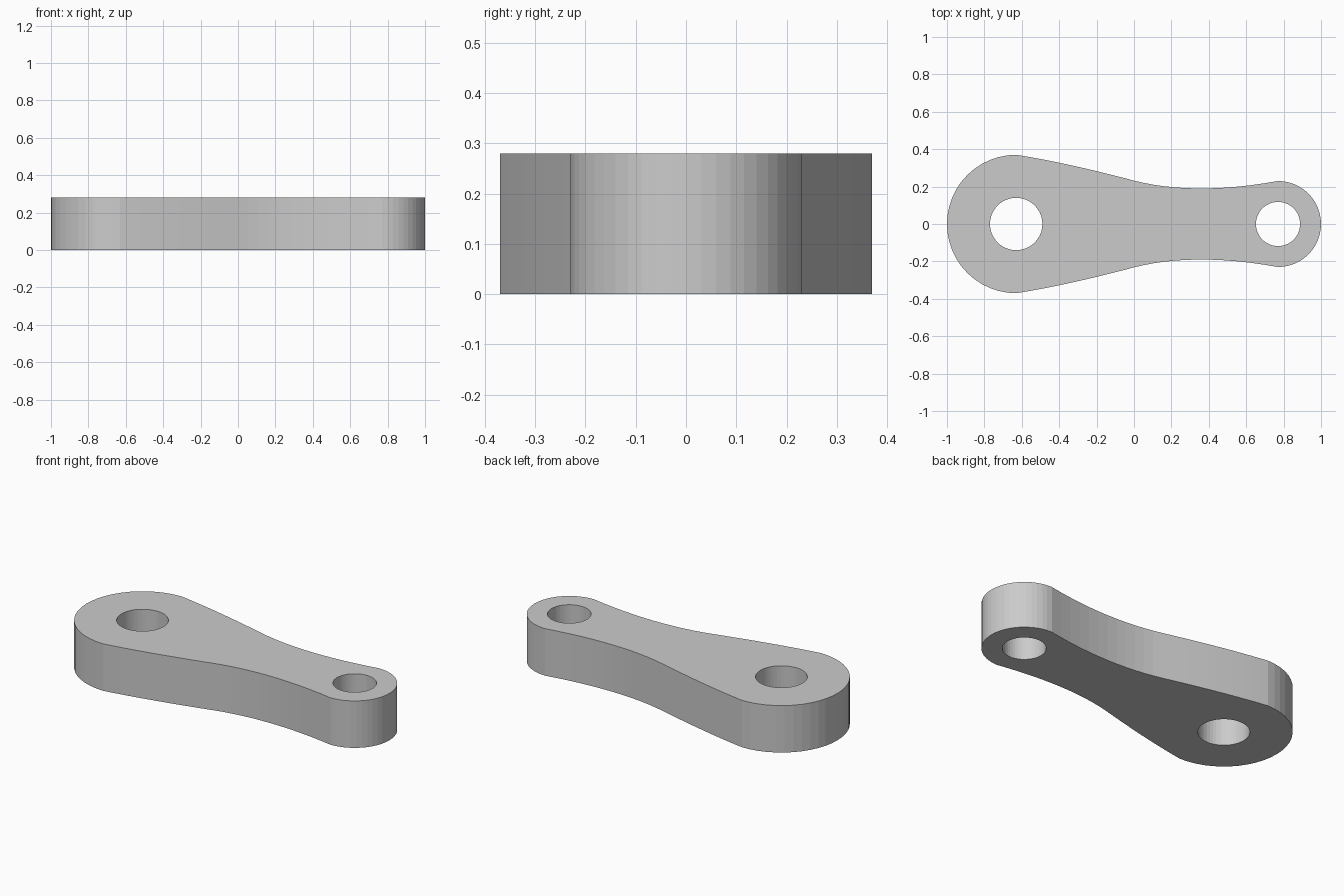
import bpy, bmesh
from math import pi, cos, sin
from mathutils import Vector
from mathutils.geometry import interpolate_bezier

if "Cube" in bpy.data.objects:
    bpy.data.objects.remove(bpy.data.objects["Cube"])

THICK = 0.28
BIG, SMALL = (-0.63, 0.37, 0.14), (0.77, 0.23, 0.118)   # centre x, outer radius, hole radius


def arc(cx, r, a0, a1, n):
    """n + 1 points on an arc centred on the x axis."""
    return [(cx + r * cos(a0 + (a1 - a0) * i / n), r * sin(a0 + (a1 - a0) * i / n))
            for i in range(n + 1)]


def bezier(pts, n):
    return [(p.x, p.y) for p in interpolate_bezier(*[Vector((*p, 0)) for p in pts], n)]


# Upper flank, from the big end through the waist to the small end
flank = bezier([(-0.63, 0.37), (-0.42, 0.337), (-0.21, 0.287), (0, 0.232)], 13)
flank += bezier([(0, 0.232), (0.2, 0.18), (0.46, 0.173), (0.77, 0.23)], 13)[1:]
lower = [(x, -y) for x, y in reversed(flank)]

# Outline: flank, small round end, mirrored flank, big round end
outline = (flank[:-1] + arc(SMALL[0], SMALL[1], pi / 2, -pi / 2, 24)
           + lower[1:-1] + arc(BIG[0], BIG[1], -pi / 2, -3 * pi / 2, 24)[:-1])
holes = [arc(cx, r, 0, 2 * pi, 48)[:-1] for cx, _, r in (BIG, SMALL)]

# Link plate: fill the outline around the holes and extrude upward
bm = bmesh.new()
for loop in [outline] + holes:
    vs = [bm.verts.new((x, y, 0)) for x, y in loop]
    for i, v in enumerate(vs):
        bm.edges.new((v, vs[(i + 1) % len(vs)]))
bmesh.ops.triangle_fill(bm, use_beauty=True, use_dissolve=False, edges=bm.edges[:], normal=(0, 0, 1))
ext = bmesh.ops.extrude_face_region(bm, geom=bm.faces[:], use_keep_orig=True)
top = [g for g in ext["geom"] if isinstance(g, bmesh.types.BMVert)]
bmesh.ops.translate(bm, verts=top, vec=(0, 0, THICK))
bmesh.ops.recalc_face_normals(bm, faces=bm.faces[:])

mesh = bpy.data.meshes.new("link_plate")
bm.to_mesh(mesh)
bm.free()
bpy.context.collection.objects.link(bpy.data.objects.new("link_plate", mesh))
